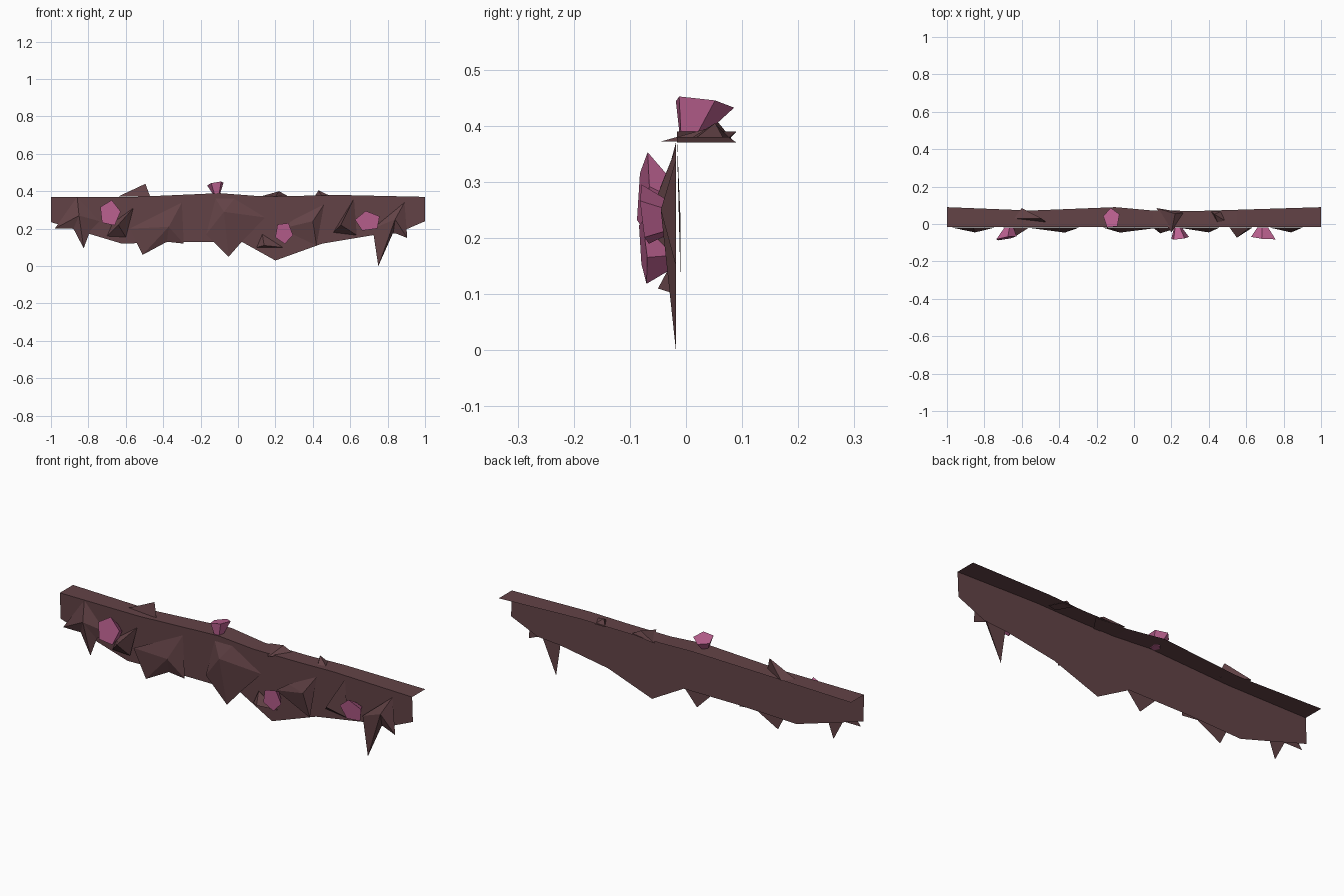
import bpy, bmesh, math
from mathutils import Vector

if "Cube" in bpy.data.objects:
    bpy.data.objects.remove(bpy.data.objects["Cube"], do_unlink=True)


def material(name, rgb):
    m = bpy.data.materials.new(name)
    m.use_nodes = True
    m.diffuse_color = (*rgb, 1)
    m.node_tree.nodes["Principled BSDF"].inputs["Base Color"].default_value = (*rgb, 1)
    return m


ROCK = material("brown_rock", (0.125, 0.056, 0.062))
PINK = material("pink_crystal", (0.50, 0.12, 0.28))


def build(name, verts, faces, mat, recalc=True):
    me = bpy.data.meshes.new(name)
    bm = bmesh.new()
    vs = [bm.verts.new(v) for v in verts]
    for f in faces:
        bm.faces.new([vs[i] for i in f])
    if recalc:
        bmesh.ops.recalc_face_normals(bm, faces=bm.faces)
    bm.to_mesh(me)
    bm.free()
    me.materials.append(mat)
    ob = bpy.data.objects.new(name, me)
    bpy.context.scene.collection.objects.link(ob)


def pyramid(name, outline, apex):
    # Irregular shard: closed base outline rising to one apex
    n = len(outline)
    faces = [(i, (i + 1) % n, n) for i in range(n)] + [tuple(range(n))]
    build(name, outline + [apex], faces, ROCK)


def crystal(name, base, tip, u, v, ru, rv, lean=(0, 0), start=90):
    # Five-sided frustum that flares outward and ends in a tilted flat face
    base, tip, u, v = map(Vector, (base, tip, u, v))
    axis = u.cross(v)
    inner, outer = [], []
    for k in range(5):
        a = math.radians(start + 72 * k)
        c, s = math.cos(a), math.sin(a)
        inner.append(base + (u * c * ru + v * s * rv) * 0.45)
        outer.append(tip + u * c * ru + v * s * rv + axis * (lean[0] * c + lean[1] * s))
    sides = [(i, (i + 1) % 5, (i + 1) % 5 + 5, i + 5) for i in range(5)]
    build(name, inner + outer, sides + [tuple(range(5)), tuple(range(5, 10))], PINK)


# Top ledge: thin strip (x, height, back edge)
ledge = [(-1, .37, .09), (-.55, .37, .072), (-.1, .39, .09), (.1, .375, .072),
         (.35, .376, .07), (.55, .38, .076), (1, .37, .09)]
n = len(ledge)
build("ledge_top", [(x, -.016, z) for x, z, b in ledge] + [(x, b, z) for x, z, b in ledge],
      [(i, i + 1, n + i + 1, n + i) for i in range(n - 1)], ROCK, False)

# Front wall: sheet hanging from the ledge with a ragged lower edge
lower = [(1, .24), (.85, .175), (.72, .165), (.45, .12), (.2, .03), (.02, .13),
         (-.3, .13), (-.62, .12), (-.82, .18), (-1, .235)]
wall = [(x, -.016, z) for x, z, b in ledge] + [(x, -.01, z) for x, z in lower]
build("front_wall", wall, [tuple(range(len(wall)))[::-1]], ROCK, False)

# Shards on the wall: outline in (x, z), then apex
wall_shards = {
    "left_end": ([(-.98, .2), (-.86, .37), (-.74, .24), (-.79, .19), (-.825, .095), (-.88, .2)], (-.85, -.045, .27)),
    "left_small": ([(-.7, .16), (-.67, .23), (-.56, .31), (-.6, .155)], (-.64, -.07, .22)),
    "left_large": ([(-.58, .2), (-.3, .34), (-.29, .12), (-.38, .13), (-.51, .06)], (-.37, -.046, .21)),
    "middle": ([(-.17, .17), (-.12, .36), (-.02, .36), (.145, .26), (.02, .13), (-.05, .05)], (-.075, -.046, .29)),
    "middle_small": ([(.1, .1), (.13, .17), (.24, .1)], (.14, -.05, .11)),
    "right_middle": ([(.23, .2), (.3, .25), (.46, .33), (.42, .11)], (.4, -.045, .24)),
    "right_small": ([(.51, .18), (.62, .36), (.635, .165)], (.55, -.073, .22)),
    "right_end": ([(.72, .2), (.89, .34), (.905, .15), (.83, .18), (.75, 0)], (.84, -.045, .25)),
}
for name, (outline, apex) in wall_shards.items():
    pyramid(name + "_wall_shard", [(x, -.018, z) for x, z in outline], apex)

# Shards on the ledge: outline in (x, y), then apex
ledge_shards = {
    "left": ([(-.64, .03), (-.6, .085), (-.47, .01)], (-.495, .03, .44)),
    "middle": ([(.12, .085), (.27, .06), (.2, -.045)], (.22, .055, .4)),
    "right": ([(.41, .07), (.47, .07), (.5, .01), (.45, .0)], (.43, .052, .405)),
}
for name, (outline, apex) in ledge_shards.items():
    pyramid(name + "_ledge_shard", [(x, y, .372) for x, y in outline], apex)

# Crystals on the wall and one on the ledge
X, Y, Z = (1, 0, 0), (0, 1, 0), (0, 0, 1)
crystal("left_crystal", (-.67, -.02, .265), (-.685, -.076, .282), X, Z, .058, .072, (-.01, -.006), 80)
crystal("middle_crystal", (.235, -.02, .175), (.245, -.076, .178), X, Z, .05, .06, (-.006, .005), 60)
crystal("right_crystal", (.69, -.02, .235), (.695, -.074, .24), X, Z, .07, .056, (.006, .006), 100)
crystal("ledge_crystal", (-.115, .01, .386), (-.12, .03, .441), X, Y, .046, .056, (.008, -.008), 95)
